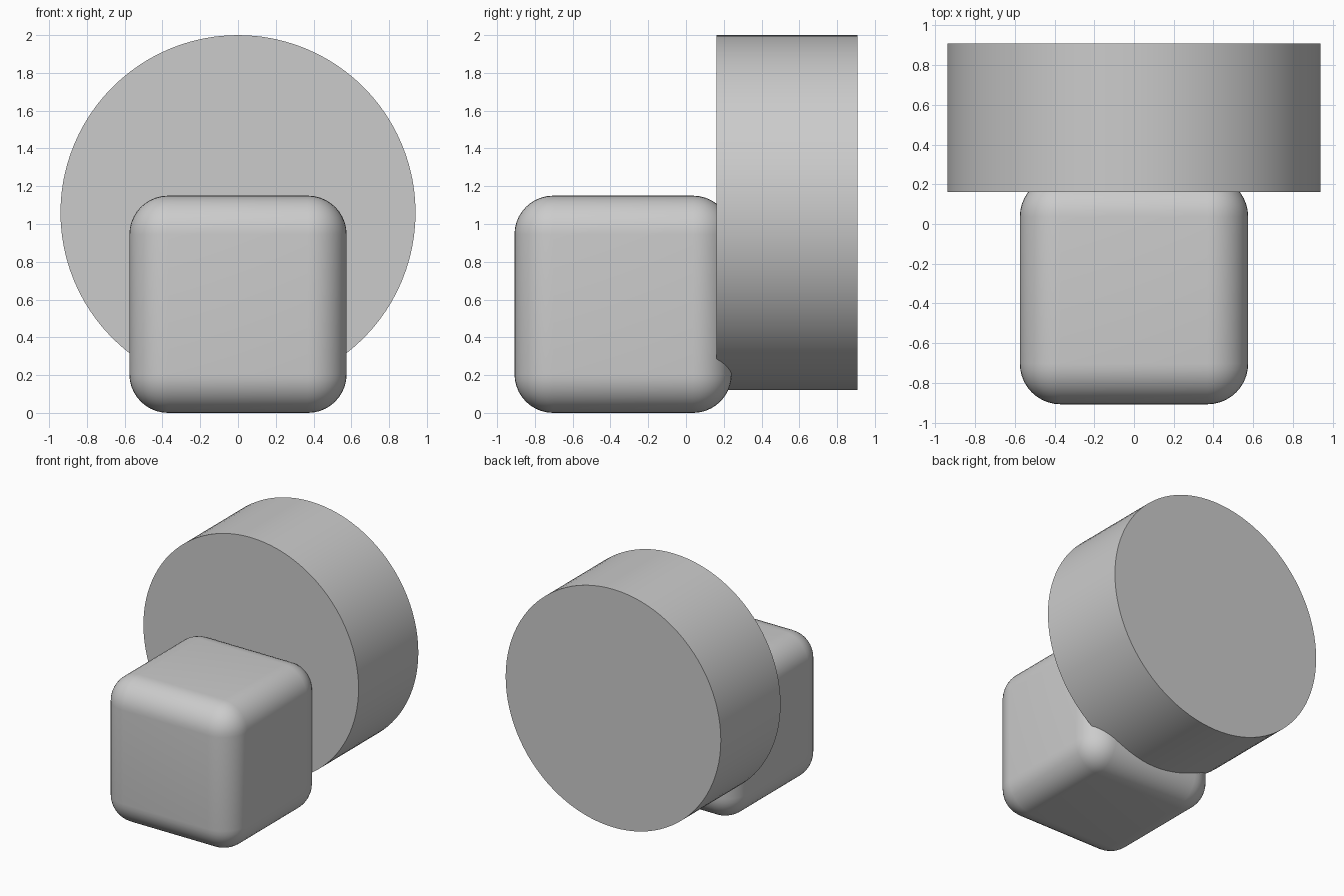
import bpy
from math import radians

old = bpy.data.objects.get("Cube")
if old:
    bpy.data.objects.remove(old, do_unlink=True)

# Single plain grey
grey = bpy.data.materials.new("light_grey")
grey.use_nodes = True
colour = (0.6, 0.6, 0.6, 1)
grey.diffuse_color = colour
grey.node_tree.nodes["Principled BSDF"].inputs["Base Color"].default_value = colour


def finish(name):
    """Name the active part, colour it and smooth its curved faces."""
    part = bpy.context.object
    part.name = name
    part.data.materials.append(grey)
    bpy.ops.object.shade_smooth_by_angle(angle=radians(30))
    return part


# Rounded block at the front
size = 1.15
bpy.ops.mesh.primitive_cube_add(size=size, location=(0, -0.333, size / 2))
block = bpy.context.object
bevel = block.modifiers.new("rounded_edges", 'BEVEL')
bevel.width = 0.205
bevel.segments = 10
bpy.ops.object.modifier_apply(modifier=bevel.name)
finish("rounded_block")

# Thick disc behind, axis running front to back
radius = 0.94
bpy.ops.mesh.primitive_cylinder_add(
    vertices=96, radius=radius, depth=0.746,
    location=(0, 0.535, 2 - radius), rotation=(radians(90), 0, 0))
finish("round_disc")
